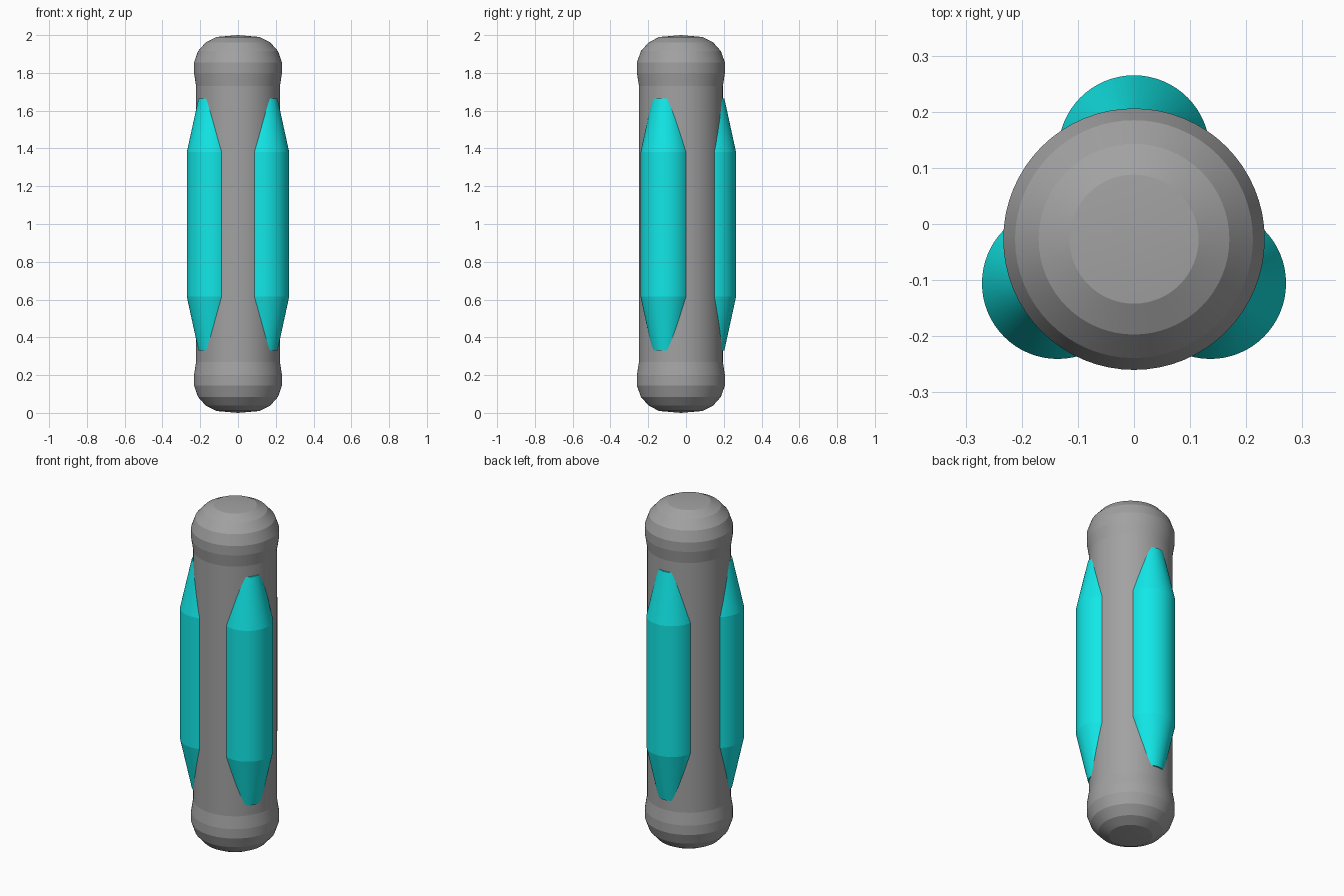
import bpy, bmesh
from math import radians, cos, sin, pi

cube = bpy.data.objects.get("Cube")
if cube:
    bpy.data.objects.remove(cube, do_unlink=True)

AXIS_Y = -0.027   # the tube sits slightly forward of the origin
SEGMENTS = 64


def make_material(name, colour):
    mat = bpy.data.materials.new(name)
    mat.use_nodes = True
    mat.diffuse_color = (*colour, 1)
    mat.node_tree.nodes["Principled BSDF"].inputs["Base Color"].default_value = (*colour, 1)
    return mat


def lathe(name, profile, centre, mat, angle):
    """Revolve (radius, height) points into a closed solid about a vertical axis."""
    bm = bmesh.new()
    rings = []
    for r, z in profile:
        if r == 0:
            rings.append([bm.verts.new((0, 0, z))] * SEGMENTS)
        else:
            rings.append([bm.verts.new((r * cos(2 * pi * i / SEGMENTS),
                                        r * sin(2 * pi * i / SEGMENTS), z))
                          for i in range(SEGMENTS)])
    for low, high in zip(rings, rings[1:]):
        for i in range(SEGMENTS):
            j = (i + 1) % SEGMENTS
            corners = dict.fromkeys((low[i], low[j], high[j], high[i]))
            bm.faces.new(list(corners))
    bmesh.ops.recalc_face_normals(bm, faces=bm.faces)
    mesh = bpy.data.meshes.new(name)
    bm.to_mesh(mesh)
    bm.free()
    mesh.materials.append(mat)
    obj = bpy.data.objects.new(name, mesh)
    bpy.context.collection.objects.link(obj)
    obj.location = (*centre, 0)
    bpy.ops.object.select_all(action='DESELECT')
    obj.select_set(True)
    bpy.context.view_layer.objects.active = obj
    bpy.ops.object.shade_smooth_by_angle(angle=radians(angle))
    return obj


grey = make_material("grey metal", (0.36, 0.36, 0.36))
cyan = make_material("cyan grip", (0.006, 0.8, 0.8))

# Central tube
lathe("tube", [(0, 0.26), (0.222, 0.26), (0.222, 1.74), (0, 1.74)],
      (0, AXIS_Y), grey, 8)

# Domed end caps, mirrored about the middle height
cap = [(0, 1.73), (0.222, 1.73), (0.233, 1.80), (0.233, 1.855), (0.212, 1.915),
       (0.17, 1.962), (0.115, 1.99), (0, 2.0)]
lathe("top_cap", cap, (0, AXIS_Y), grey, 8)
lathe("bottom_cap", [(r, 2 - z) for r, z in cap], (0, AXIS_Y), grey, 8)

# Three tapered grips spaced evenly around the tube
grip = [(0, 0.33), (0.073, 0.33), (0.135, 0.615), (0.135, 1.38), (0.073, 1.665), (0, 1.665)]
for name, degrees in (("back_grip", 90), ("right_grip", 210), ("left_grip", 330)):
    a = radians(degrees)
    lathe(name, grip, (0.157 * cos(a), AXIS_Y + 0.157 * sin(a)), cyan, 8)
